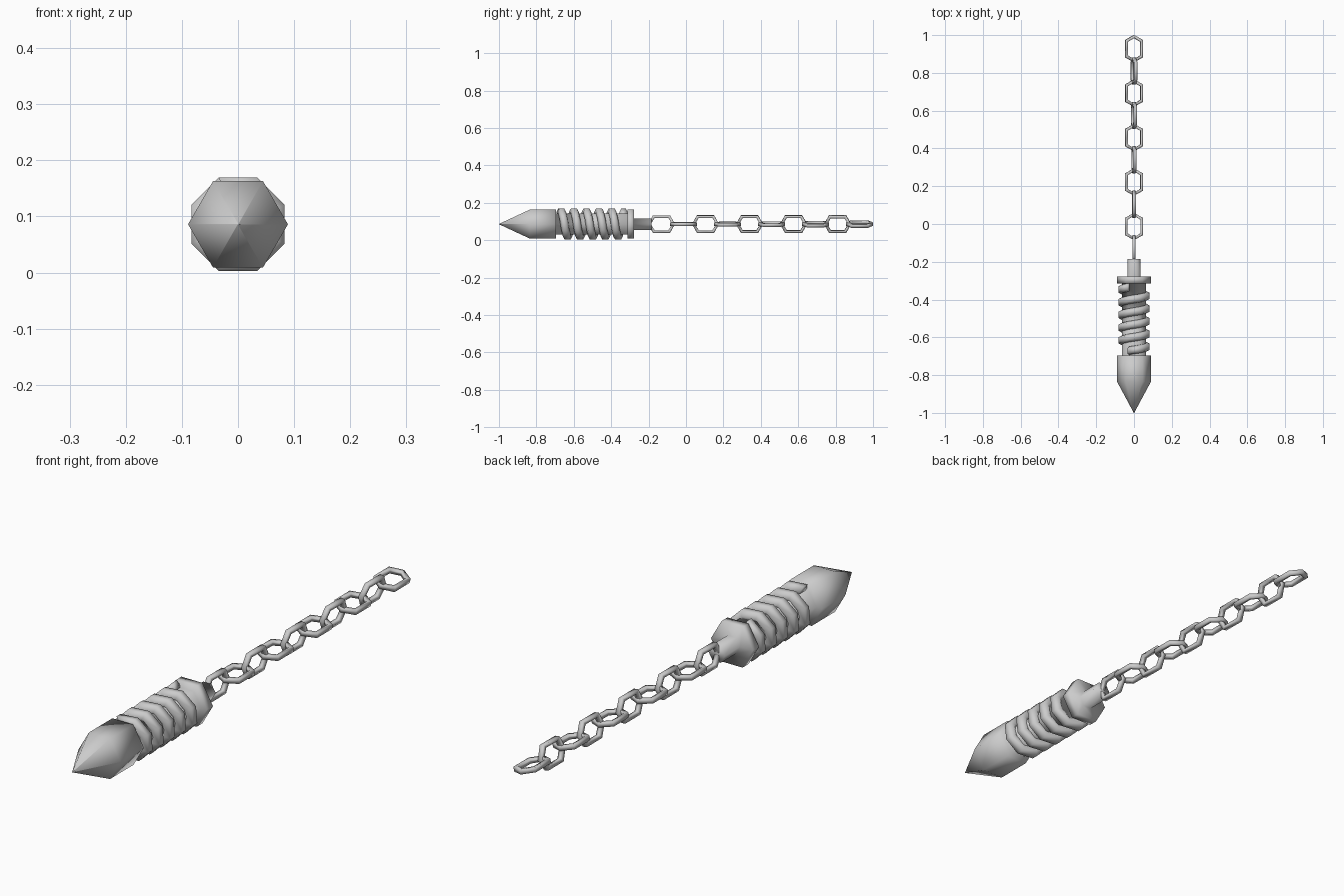
import bpy, bmesh, math
from mathutils import Vector, Matrix

if "Cube" in bpy.data.objects:
    bpy.data.objects.remove(bpy.data.objects["Cube"])

ZC = 0.086                      # height of the common axis
AXIS = Vector((0, 0, ZC))


def finish(name, bm):
    bmesh.ops.recalc_face_normals(bm, faces=bm.faces[:])
    me = bpy.data.meshes.new(name)
    bm.to_mesh(me)
    bm.free()
    ob = bpy.data.objects.new(name, me)
    bpy.context.collection.objects.link(ob)
    for p in me.polygons:
        p.use_smooth = True
    return ob


def skin(bm, rings, closed):
    n = len(rings[0])
    vs = [[bm.verts.new(p) for p in r] for r in rings]
    count = len(vs) if closed else len(vs) - 1
    for i in range(count):
        a, b = vs[i], vs[(i + 1) % len(vs)]
        for k in range(n):
            bm.faces.new((a[k], a[(k + 1) % n], b[(k + 1) % n], b[k]))
    if not closed:
        bm.faces.new(vs[0])
        bm.faces.new(vs[-1])


def hex_ring(y, r):
    return [Vector((r * math.cos(k * math.pi / 3), y, ZC + r * math.sin(k * math.pi / 3)))
            for k in range(6)]


# Hexagonal body: point, head, core, collar and stud
bm = bmesh.new()
profile = [(-1.0, 0.001), (-0.836, 0.089), (-0.695, 0.089), (-0.695, 0.064),
           (-0.314, 0.064), (-0.314, 0.089), (-0.278, 0.089), (-0.278, 0.035),
           (-0.185, 0.035)]
skin(bm, [hex_ring(y, r) for y, r in profile], False)
finish("pointed_body", bm)

# Wrapped coil around the core
bm = bmesh.new()
turns, steps = 5, 8
rings = []
for i in range(turns * steps + 1):
    t = i / (turns * steps)
    a = math.radians(112.5) - i * math.tau / steps
    out = Vector((math.cos(a), 0, math.sin(a)))
    y = -0.671 + 0.337 * t
    rings.append([AXIS + out * (0.069 + dr) + Vector((0, y + dy, 0))
                  for dr, dy in [(0.021, -0.012), (0.021, 0.012), (0, 0.022),
                                 (-0.018, 0.012), (-0.018, -0.012), (0, -0.022)]])
skin(bm, rings, False)
finish("wrapped_coil", bm)


# Chain of elongated hexagonal links, alternately upright and flat
def link(i):
    outline = [(0.072, 0), (0.046, 0.047), (-0.046, 0.047),
               (-0.072, 0), (-0.046, -0.047), (0.046, -0.047)]
    rot = Matrix.Rotation(math.radians((90 if i % 2 == 0 else 0) + 1.5 * i), 4, 'Y')
    centre = AXIS + Vector((0, -0.131 + i * 0.1177, 0))
    rings = []
    for y, x in outline:
        inner = Vector((x * 0.72, y * 0.79, 0))
        outer = Vector((x, y, 0))
        rings.append([centre + rot @ (p + Vector((0, 0, h)))
                      for p, h in [(outer, -0.009), (outer, 0.009),
                                   (inner, 0.009), (inner, -0.009)]])
    bm = bmesh.new()
    skin(bm, rings, True)
    finish(f"chain_link_{i + 1}", bm)


for i in range(10):
    link(i)
